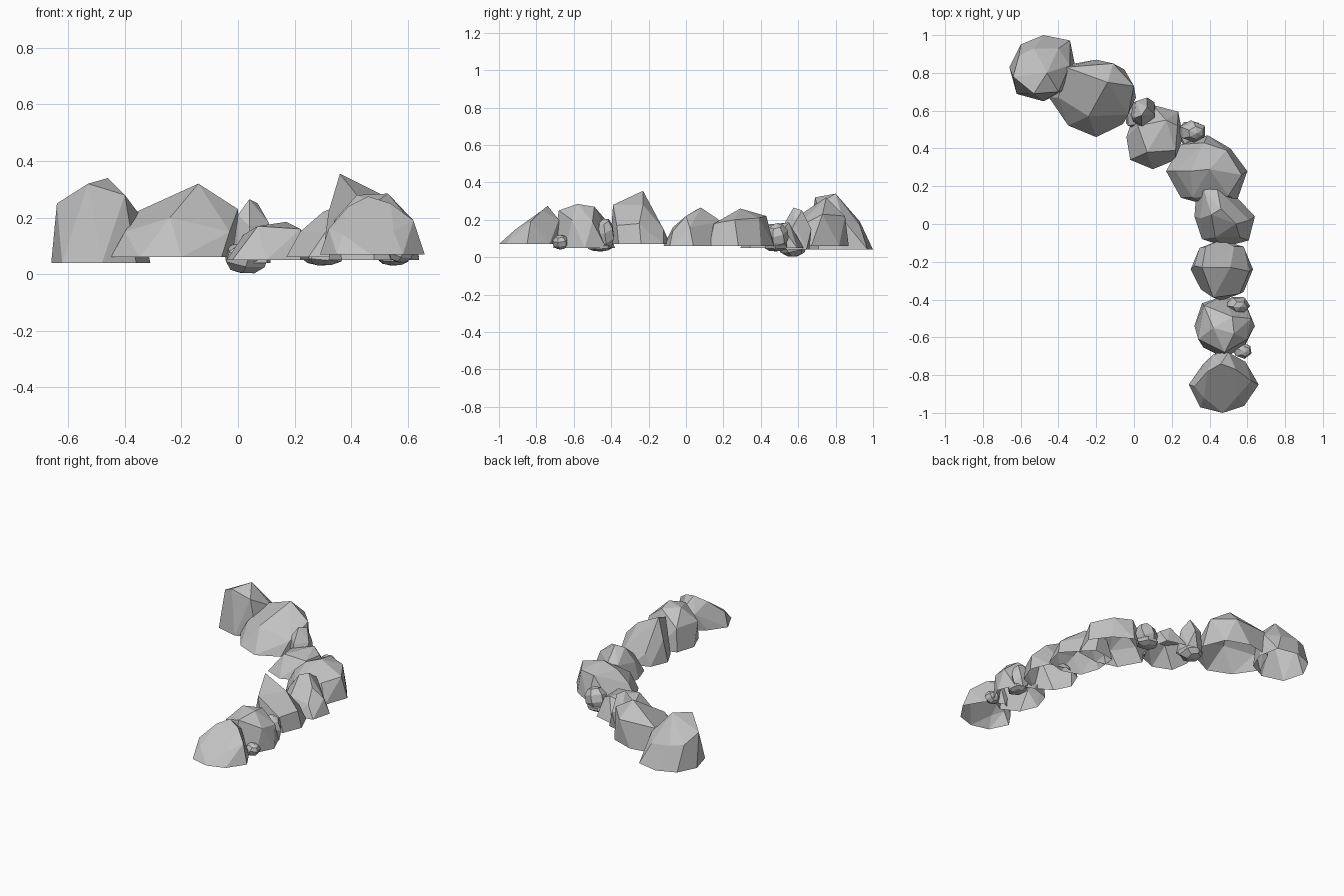
import bpy
import bmesh
from math import cos, sin, tau
from mathutils import Euler, Matrix

cube = bpy.data.objects.get("Cube")
if cube:
    bpy.data.objects.remove(cube)

# Single stone colour shared by every rock
stone = bpy.data.materials.new("stone_grey")
stone.use_nodes = True
grey = (0.54, 0.54, 0.54, 1.0)
stone.diffuse_color = grey
stone.node_tree.nodes["Principled BSDF"].inputs["Base Color"].default_value = grey


def finish(name, bm):
    """Turn a bmesh into a flat shaded stone object."""
    mesh = bpy.data.meshes.new(name)
    bm.to_mesh(mesh)
    bm.free()
    mesh.materials.append(stone)
    obj = bpy.data.objects.new(name, mesh)
    bpy.context.collection.objects.link(obj)
    return obj


def boulder(name, centre, radii, base, corners):
    """Chiselled shell, open underneath: a flat foot ring hulled with its upper corners."""
    bm = bmesh.new()
    for index, radius in enumerate(radii):
        angle = tau * index / len(radii)
        bm.verts.new((centre[0] + radius * cos(angle),
                      centre[1] + radius * sin(angle), base))
    for corner in corners:
        bm.verts.new(corner)
    hull = bmesh.ops.convex_hull(bm, input=bm.verts)
    loose = [v for v in hull["geom_interior"] if isinstance(v, bmesh.types.BMVert)]
    bmesh.ops.delete(bm, geom=loose, context="VERTS")
    bmesh.ops.recalc_face_normals(bm, faces=bm.faces)
    # Open the underside
    underside = [f for f in bm.faces if f.normal.z < -0.95]
    bmesh.ops.delete(bm, geom=underside, context="FACES")
    # Merge nearly level triangles into broad facets
    bmesh.ops.dissolve_limit(bm, angle_limit=0.16, verts=bm.verts, edges=bm.edges)
    return finish(name, bm)


def pebble(name, location, size, tilt):
    """Small faceted stone with squashed proportions."""
    bm = bmesh.new()
    bmesh.ops.create_uvsphere(bm, u_segments=6, v_segments=5, radius=0.5)
    matrix = (Matrix.Translation(location) @ Matrix.Diagonal((*size, 1))
              @ Euler(tilt).to_matrix().to_4x4())
    bmesh.ops.transform(bm, matrix=matrix, verts=bm.verts)
    return finish(name, bm)


# Boulders along the curved ridge, radii counted anticlockwise from +x
boulder("far_end_boulder", (-.48, .83), (.17, .2, .17, .17, .18, .2, .18, .17), base=.04,
        corners=[(-.53, .69, .32), (-.46, .8, .34), (-.4, .7, .28), (-.64, .78, .25),
                 (-.61, .89, .2), (-.53, .93, .19), (-.4, .93, .17), (-.34, .84, .2)])
boulder("broad_boulder", (-.2, .67), (.21, .21, .2, .24, .25, .21, .21, .2), base=.06,
        corners=[(-.14, .75, .32), (-.36, .83, .22), (-.11, .85, .22), (0, .73, .23),
                 (-.03, .58, .15), (-.24, .57, .2), (-.4, .67, .15)])
boulder("low_boulder", (.1, .46), (.16, .19, .17, .15, .14, .17, .17, .17), base=.05,
        corners=[(.07, .38, .17), (.22, .39, .16), (.23, .52, .15), (.17, .55, .185),
                 (.02, .52, .14)])
boulder("bend_boulder", (.39, .28), (.21, .17, .19, .2, .22, .2, .18, .22), base=.06,
        corners=[(.3, .28, .22), (.4, .29, .26), (.37, .43, .22), (.49, .39, .21),
                 (.57, .26, .2), (.5, .15, .18), (.31, .14, .15), (.22, .28, .15)])
boulder("middle_boulder", (.48, .04), (.16, .12, .17, .21, .16, .17, .16, .18), base=.06,
        corners=[(.46, .08, .265), (.41, .05, .25), (.54, 0, .22), (.61, .02, .16),
                 (.56, -.07, .14), (.43, -.07, .16), (.35, .03, .16), (.37, .18, .19),
                 (.44, .19, .19)])
boulder("tall_boulder", (.46, -.24), (.17, .17, .155, .16, .16, .15, .165, .17), base=.07,
        corners=[(.36, -.23, .355), (.42, -.39, .28), (.51, -.23, .28), (.53, -.12, .15),
                 (.61, -.25, .18), (.38, -.12, .15), (.32, -.22, .22), (.56, -.37, .17)])
boulder("blocky_boulder", (.48, -.54), (.16, .16, .16, .17, .16, .16, .17, .15), base=.05,
        corners=[(.53, -.58, .285), (.42, -.55, .28), (.48, -.68, .25), (.52, -.49, .27),
                 (.62, -.5, .19), (.6, -.61, .2), (.37, -.43, .2), (.34, -.61, .19)])
boulder("near_end_boulder", (.47, -.85), (.19, .17, .18, .15, .18, .17, .15, .16), base=.07,
        corners=[(.46, -.74, .275), (.54, -.77, .25), (.39, -.78, .24), (.62, -.83, .19),
                 (.32, -.86, .16), (.37, -.92, .14), (.55, -.91, .15), (.5, -.68, .2),
                 (.42, -.69, .18)])
boulder("upright_rock", (.045, .58), (.07, .09, .08, .08, .07, .07, .07, .08), base=.04,
        corners=[(.04, .575, .265), (.07, .62, .25), (.11, .58, .18), (0, .56, .21),
                 (.01, .65, .17), (.07, .67, .15), (.04, .52, .17)])

# Pebbles wedged between the boulders
pebble("upright_rock_foot", (.03, .57, .06), (.17, .16, .12), (.3, .2, .1))
pebble("bend_pebble", (.31, .49, .11), (.15, .12, .15), (.2, .3, .1))
pebble("bend_pebble_foot", (.3, .48, .06), (.15, .14, .06), (.1, .2, .5))
pebble("gap_pebble", (.55, -.43, .12), (.13, .1, .18), (.3, .1, .5))
pebble("gap_pebble_foot", (.55, -.46, .055), (.12, .14, .05), (.1, .1, .2))
pebble("outer_pebble", (.575, -.67, .08), (.1, .09, .08), (.2, .3, .2))
